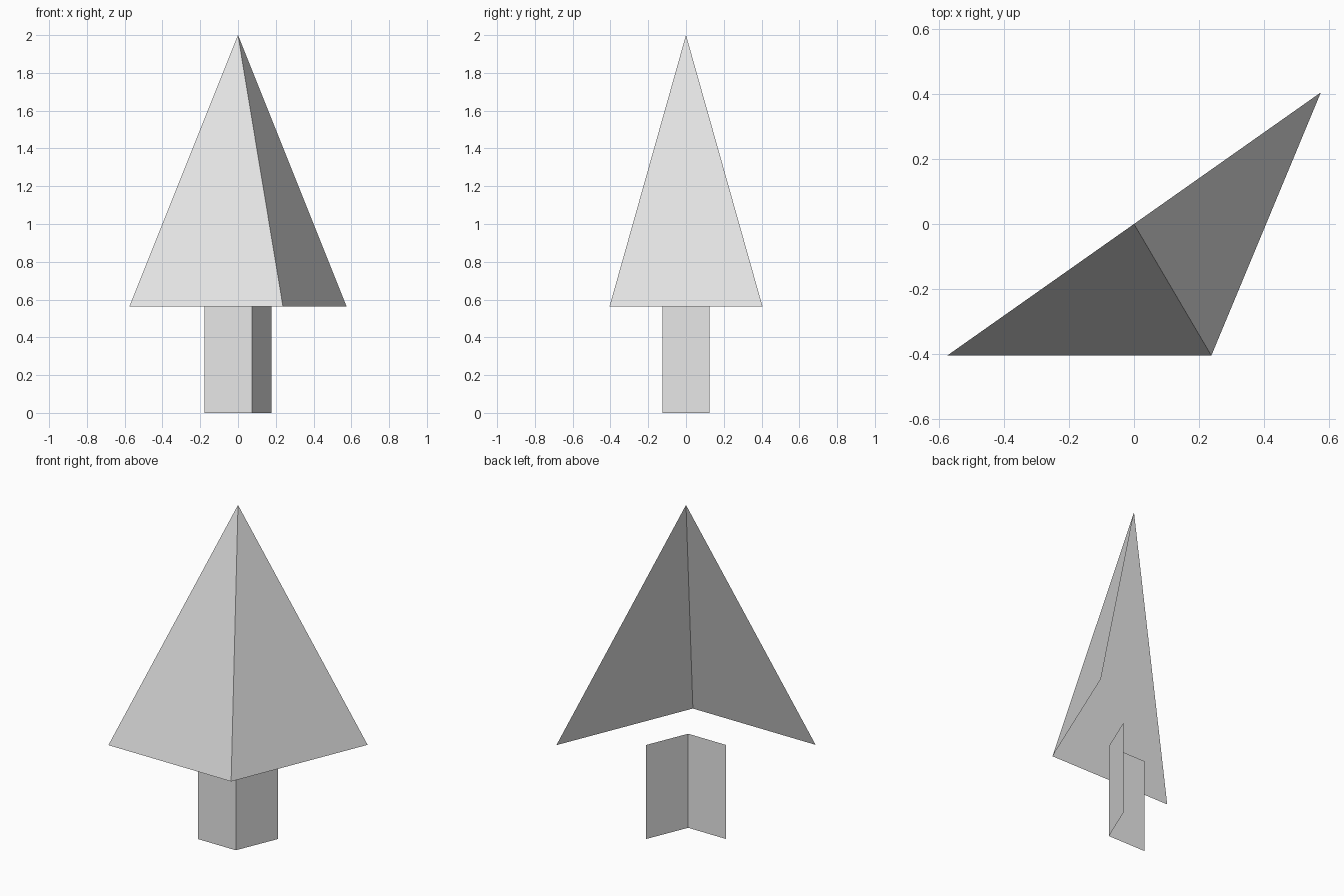
import bpy
import bmesh

cube = bpy.data.objects.get("Cube")
if cube:
    bpy.data.objects.remove(cube, do_unlink=True)

# One plain grey for the whole model
COLOUR = (0.8, 0.8, 0.8, 1.0)
grey = bpy.data.materials.new("light grey")
grey.use_nodes = True
grey.diffuse_color = COLOUR
grey.node_tree.nodes["Principled BSDF"].inputs["Base Color"].default_value = COLOUR


def open_sheet(name, outline, bottom, top, to_point=False):
    """Raise an open outline into flat walls, or draw it up to a point."""
    bm = bmesh.new()
    low = [bm.verts.new((x, y, bottom)) for x, y in outline]
    if to_point:
        tip = bm.verts.new((0, 0, top))
        for a, b in zip(low, low[1:]):
            bm.faces.new((a, b, tip))
    else:
        high = [bm.verts.new((x, y, top)) for x, y in outline]
        for i in range(len(outline) - 1):
            bm.faces.new((low[i], low[i + 1], high[i + 1], high[i]))
    mesh = bpy.data.meshes.new(name)
    bm.to_mesh(mesh)
    bm.free()
    mesh.materials.append(grey)
    obj = bpy.data.objects.new(name, mesh)
    bpy.context.collection.objects.link(obj)
    return obj


BRANCH_HEIGHT = 0.563

# Foliage: two triangular sides meeting at the tip, open behind
open_sheet("foliage", [(-0.575, -0.405), (0.238, -0.405), (0.575, 0.405)],
           BRANCH_HEIGHT, 2.0, to_point=True)

# Trunk: two upright walls, open behind
open_sheet("trunk", [(-0.178, -0.125), (0.073, -0.125), (0.178, 0.125)],
           0.0, BRANCH_HEIGHT)
